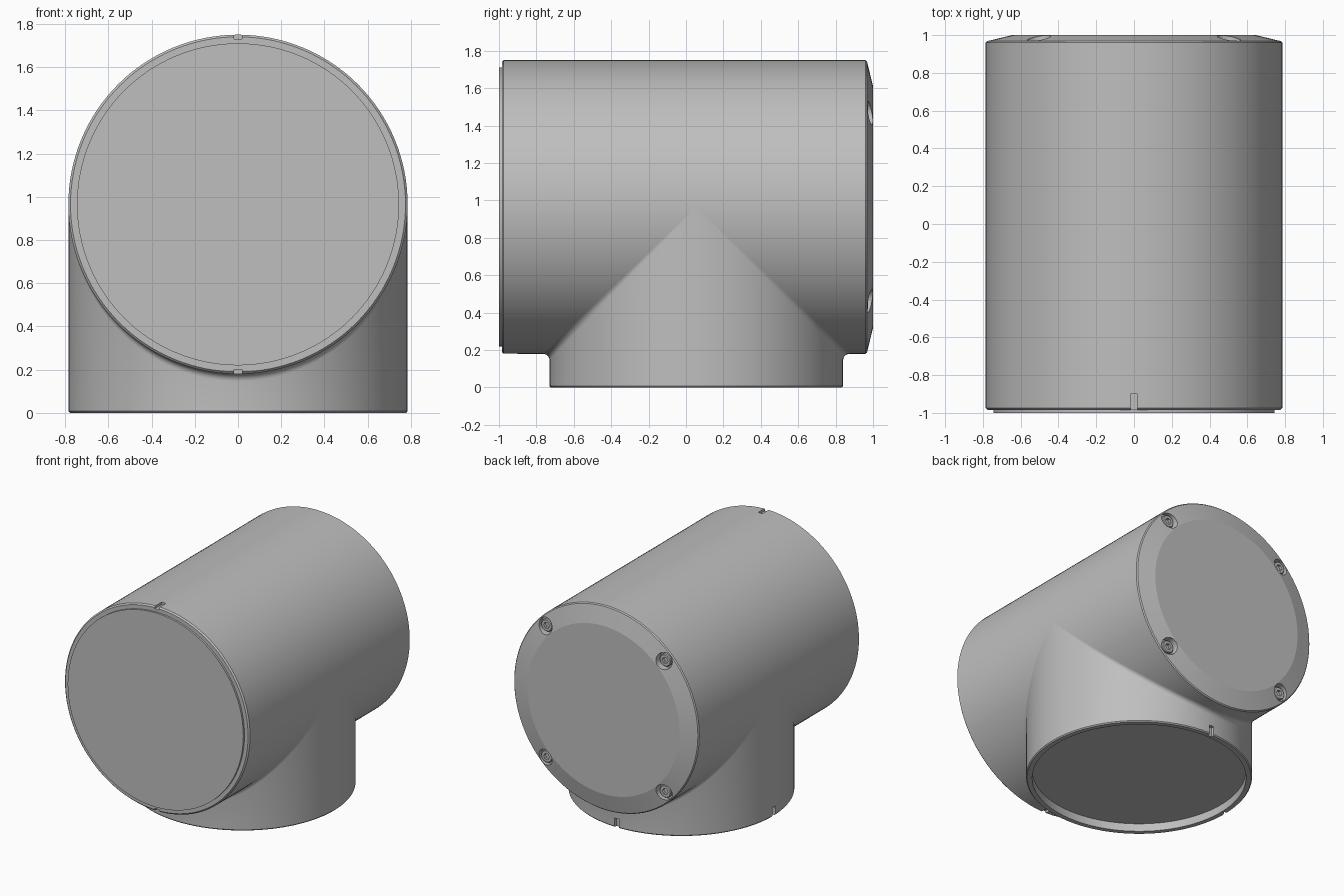
import bpy, bmesh, math
from mathutils import Vector

if "Cube" in bpy.data.objects:
    bpy.data.objects.remove(bpy.data.objects["Cube"], do_unlink=True)

R = 0.785        # radius of both tubes
ZC = 0.965       # height of the horizontal axis
YC = 0.055       # y position of the vertical axis
FILLET = 0.035
N = 128

grey = bpy.data.materials.new("plain grey")
grey.use_nodes = True
grey.diffuse_color = (0.52, 0.52, 0.52, 1)
grey.node_tree.nodes["Principled BSDF"].inputs["Base Color"].default_value = (0.52, 0.52, 0.52, 1)


def loft(name, rows):
    """Closed mesh from rings of equal length; first and last rings may be one point."""
    bm = bmesh.new()
    rings = [[bm.verts.new(p) for p in row] for row in rows]
    for a, b in zip(rings, rings[1:]):
        n = max(len(a), len(b))
        for i in range(n):
            j = (i + 1) % n
            if len(a) == 1:
                bm.faces.new((a[0], b[j], b[i]))
            elif len(b) == 1:
                bm.faces.new((a[i], a[j], b[0]))
            else:
                bm.faces.new((a[i], a[j], b[j], b[i]))
    bmesh.ops.remove_doubles(bm, verts=bm.verts, dist=1e-5)
    bmesh.ops.recalc_face_normals(bm, faces=bm.faces)
    me = bpy.data.meshes.new(name)
    bm.to_mesh(me)
    bm.free()
    me.materials.append(grey)
    ob = bpy.data.objects.new(name, me)
    bpy.context.collection.objects.link(ob)
    return ob


def lathe_y(name, profile, x=0, z=ZC, n=N):
    """Turn (radius, y) points around an axis parallel to y."""
    rows = []
    for r, y in profile:
        if r == 0:
            rows.append([(x, y, z)])
        else:
            rows.append([(x + r * math.cos(2 * math.pi * i / n), y,
                          z + r * math.sin(2 * math.pi * i / n)) for i in range(n)])
    return loft(name, rows)


def box(name, centre, size):
    cx, cy, cz = centre
    sx, sy, sz = (s / 2 for s in size)
    ring = [(-sx, -sy), (sx, -sy), (sx, sy), (-sx, sy)]
    rows = [[(cx, cy, cz - sz)]]
    rows += [[(cx + a, cy + b, cz + k * sz) for a, b in ring] for k in (-1, 1)]
    rows += [[(cx, cy, cz + sz)]]
    return loft(name, rows)


def cut(ob, cutters):
    for c in cutters:
        m = ob.modifiers.new("cut", 'BOOLEAN')
        m.operation = 'DIFFERENCE'
        m.solver = 'EXACT'
        m.object = c
        bpy.context.view_layer.objects.active = ob
        bpy.ops.object.modifier_apply(modifier=m.name)
        bpy.data.objects.remove(c, do_unlink=True)


def smooth(ob, angle=20):
    bpy.ops.object.select_all(action='DESELECT')
    ob.select_set(True)
    bpy.context.view_layer.objects.active = ob
    bpy.ops.object.shade_smooth_by_angle(angle=math.radians(angle))


# Horizontal tube: front plate, small front bevel, chamfered back cap
body = lathe_y("horizontal_tube", [
    (0, -1.0), (0.745, -1.0), (0.745, -0.985), (0.775, -0.985), (R, -0.975),
    (R, 0.96), (0.778, 0.968), (0.645, 1.0), (0, 1.0)])

# Key slots at the top and bottom of the front rim
cutters = [box("slot_cutter", (0, -0.95, ZC + s * (R + 0.02)), (0.036, 0.1, 0.08))
           for s in (-1, 1)]

# Four screw pockets on the chamfer
spots = [(sx * 0.503, ZC + sz * 0.503) for sx in (-1, 1) for sz in (-1, 1)]
cutters += [lathe_y("pocket_cutter", [(0, 0.94), (0.062, 0.94), (0.062, 1.05), (0, 1.05)],
                    x, z, 24) for x, z in spots]
cut(body, cutters)
smooth(body, 8)

# Socket-head screws
for k, (x, z) in enumerate(spots):
    screw = lathe_y(f"screw_{k + 1}", [(0, 0.93), (0.047, 0.93), (0.047, 0.966),
                                       (0.042, 0.972), (0, 0.972)], x, z, 24)
    cut(screw, [lathe_y("hex_cutter", [(0, 0.95), (0.025, 0.95), (0.025, 1.0), (0, 1.0)],
                        x, z, 6)])
    smooth(screw)

# Vertical neck: recessed floor, rim, wall and rolling fillet onto the tube
angles = [2 * math.pi * i / N for i in range(N)]


def ring(r, z):
    return [(r * math.cos(t), YC + r * math.sin(t), z) for t in angles]


def fillet_ring(f):
    pts = []
    for t in angles:
        c, s = math.cos(t), math.sin(t)
        centre = Vector(((R + FILLET) * c, YC + (R + FILLET) * s,
                         ZC - (R + FILLET) * abs(s)))
        to_wall, to_tube = Vector((-c, -s, 0)), Vector((-c, 0, abs(s)))
        pts.append(centre + FILLET * to_wall.slerp(to_tube, f))
    return pts


rows = [[(0, YC, 0.06)], ring(0.743, 0.06), ring(0.743, 0), ring(0.778, 0), ring(R, 0.008)]
rows += [fillet_ring(k / 6) for k in range(7)]
rows += [[(0, YC, ZC)]]
neck = loft("vertical_neck", rows)

# Key slots in the neck rim, at the back and on one side
cut(neck, [box("slot_cutter", (0, YC + R + 0.015, 0.025), (0.036, 0.08, 0.09)),
           box("slot_cutter", (-R - 0.015, YC, 0.025), (0.08, 0.036, 0.09))])
smooth(neck, 25)
